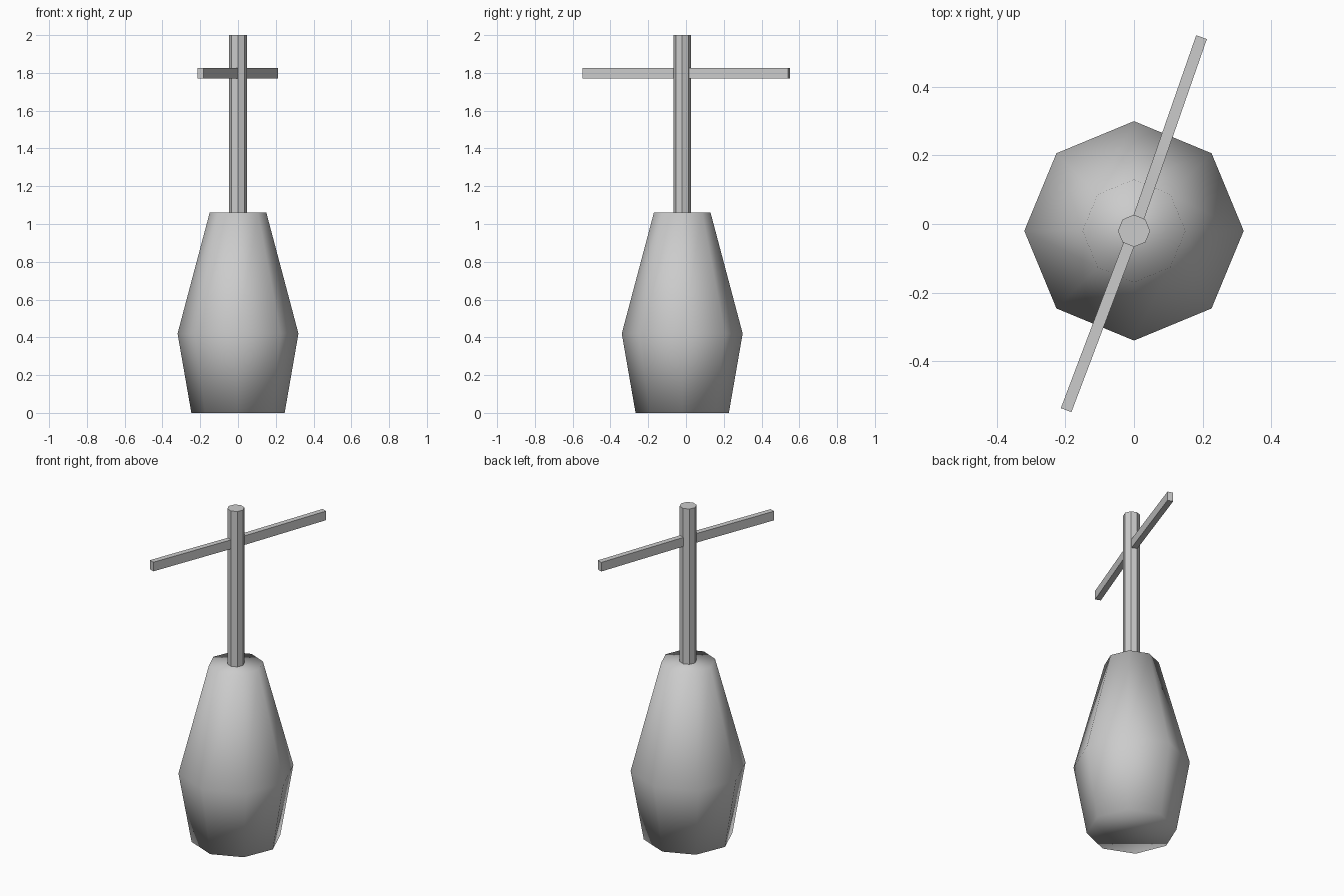
import bpy, bmesh, math

if "Cube" in bpy.data.objects:
    bpy.data.objects.remove(bpy.data.objects["Cube"])

CY = -0.02  # the body and shaft axis sits slightly forward


def finish(name, bm, smooth=False):
    bmesh.ops.recalc_face_normals(bm, faces=bm.faces)
    for f in bm.faces:
        f.smooth = smooth
    mesh = bpy.data.meshes.new(name)
    bm.to_mesh(mesh)
    bm.free()
    obj = bpy.data.objects.new(name, mesh)
    bpy.context.collection.objects.link(obj)
    return obj


def lathe(name, profile, sides=8, smooth=False):
    """Closed eight-sided solid from (radius, z) rings."""
    bm = bmesh.new()
    rings = []
    for r, z in profile:
        rings.append([bm.verts.new((r * math.cos(2 * math.pi * i / sides),
                                    CY + r * math.sin(2 * math.pi * i / sides), z))
                      for i in range(sides)])
    for a, b in zip(rings, rings[1:]):
        for i in range(sides):
            j = (i + 1) % sides
            bm.faces.new((a[i], a[j], b[j], b[i]))
    bm.faces.new(rings[0])
    bm.faces.new(rings[-1])
    return finish(name, bm, smooth)


def arm(name, end, width=0.033, z0=1.77, z1=1.825):
    """Square bar from the shaft axis out to an end point."""
    dx, dy = end[0], end[1] - CY
    length = math.hypot(dx, dy)
    bm = bmesh.new()
    bmesh.ops.create_cube(bm, size=1)
    for v in bm.verts:
        v.co = ((v.co.x + 0.5) * length, v.co.y * width,
                z0 + (v.co.z + 0.5) * (z1 - z0))
    obj = finish(name, bm)
    obj.location = (0, CY, 0)
    obj.rotation_euler.z = math.atan2(dy, dx)


# Weighted body, fully smooth shaded
lathe("body", [(0.247, 0), (0.32, 0.42), (0.15, 1.06)], smooth=True)

# Upright shaft
lathe("shaft", [(0.047, 1.06), (0.047, 2.0)])

# Cross handle, two halves
arm("handle_back", (0.197, 0.545))
arm("handle_front", (-0.198, -0.543))
